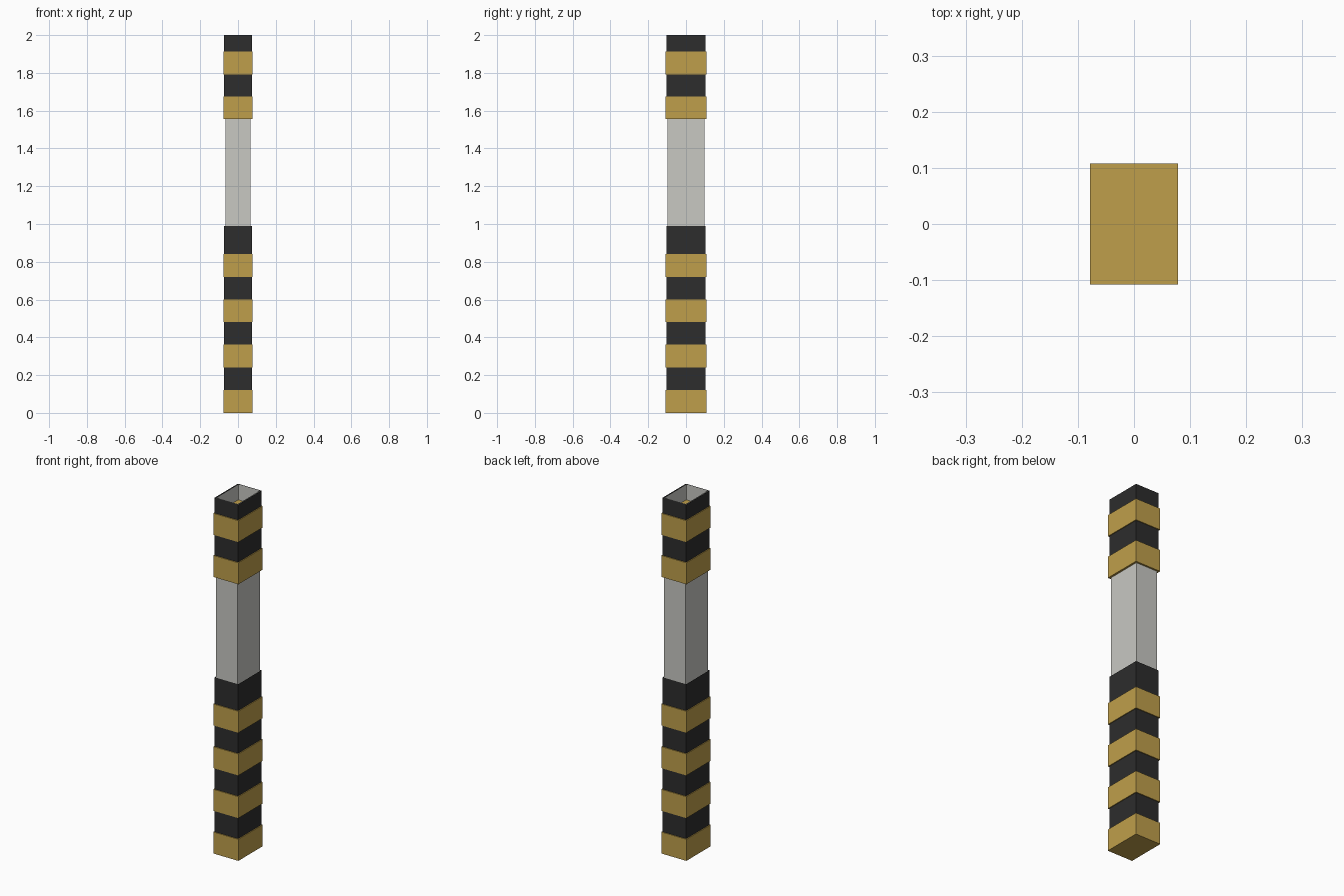
import bpy, bmesh

if "Cube" in bpy.data.objects:
    bpy.data.objects.remove(bpy.data.objects["Cube"])


def material(name, rgb):
    m = bpy.data.materials.new(name)
    m.diffuse_color = (*rgb, 1)
    m.use_nodes = True
    m.node_tree.nodes["Principled BSDF"].inputs["Base Color"].default_value = m.diffuse_color
    return m


gold = material("gold", (0.52, 0.345, 0.07))
black = material("charcoal", (0.026, 0.026, 0.026))
white = material("off_white", (0.58, 0.58, 0.545))


def box(name, hx, hy, z0, z1, mat, open_ends=False):
    """Upright box with half sizes hx, hy; open_ends leaves a thin sleeve."""
    bm = bmesh.new()
    bmesh.ops.create_cube(bm, size=1)
    for v in bm.verts:
        v.co = (v.co.x * 2 * hx, v.co.y * 2 * hy, z1 if v.co.z > 0 else z0)
    bm.normal_update()
    if open_ends:
        ends = [f for f in bm.faces if abs(f.normal.z) > 0.5]
        bmesh.ops.delete(bm, geom=ends, context='FACES_ONLY')
    mesh = bpy.data.meshes.new(name)
    bm.to_mesh(mesh)
    bm.free()
    mesh.materials.append(mat)
    ob = bpy.data.objects.new(name, mesh)
    bpy.context.collection.objects.link(ob)
    return ob


# Hollow post running the full height, open at the top
box("post", 0.067, 0.098, 0.01, 2.0, white, open_ends=True)

# Dark sleeves around the lower and upper parts of the post
box("lower_sleeve", 0.073, 0.103, 0.01, 0.99, black, open_ends=True)
box("upper_sleeve", 0.073, 0.103, 1.57, 2.0, black, open_ends=True)

# Solid gold bands, evenly spaced in a lower and an upper group
starts = [0.24 * i for i in range(4)] + [1.555, 1.792]
for i, z in enumerate(starts):
    box(f"gold_band_{i + 1}", 0.078, 0.108, z, z + 0.121, gold)
